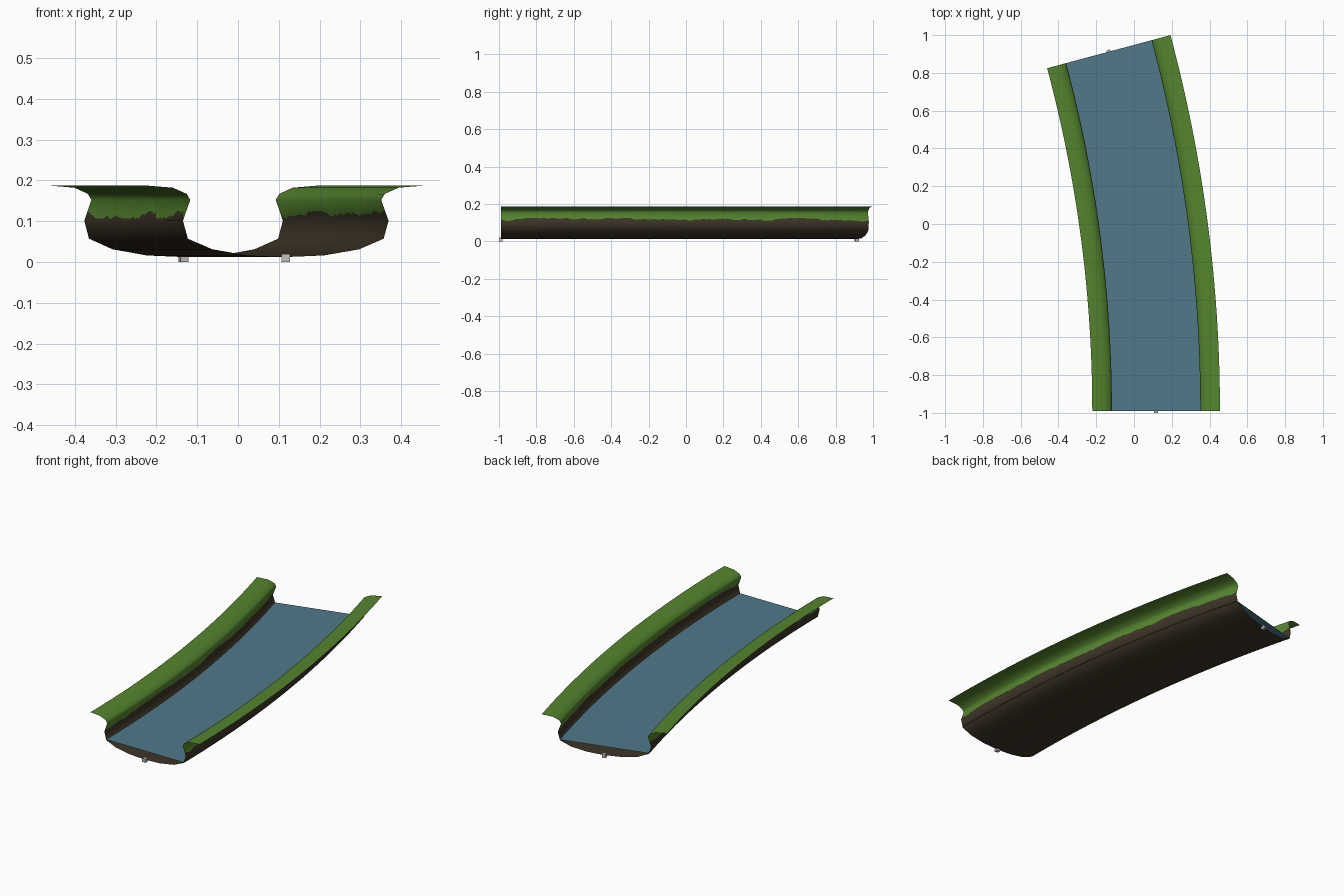
import bpy, bmesh, math, random
from mathutils import Matrix

if "Cube" in bpy.data.objects:
    bpy.data.objects.remove(bpy.data.objects["Cube"])

random.seed(4)
R, ANGLE, STEPS = 7.35, math.radians(15), 144
CX, CY = 0.117 - R, -0.99          # centre of the bend


def material(name, rgb):
    m = bpy.data.materials.new(name)
    m.diffuse_color = (*rgb, 1)
    m.use_nodes = True
    m.node_tree.nodes["Principled BSDF"].inputs["Base Color"].default_value = m.diffuse_color
    return m


GRASS = material("grass green", (0.092, 0.235, 0.028))
EARTH = material("earth brown", (0.048, 0.035, 0.020))
WATER = material("water blue", (0.083, 0.190, 0.255))
GREY = material("pale grey", (0.55, 0.53, 0.52))


def on_bend(offset, z, a):
    r = R + offset
    return (CX + r * math.cos(a), CY + r * math.sin(a), z)


def sweep(name, rows, mats, rule=lambda j: 0):
    """Join one cross-section per step into a curved sheet."""
    bm = bmesh.new()
    grid = [[bm.verts.new(on_bend(o, z, ANGLE * i / (len(rows) - 1))) for o, z in row]
            for i, row in enumerate(rows)]
    for g, h in zip(grid, grid[1:]):
        for j in range(len(g) - 1):
            f = bm.faces.new((g[j], g[j + 1], h[j + 1], h[j]))
            f.material_index = rule(j)
            f.smooth = True
    me = bpy.data.meshes.new(name)
    bm.to_mesh(me)
    bm.free()
    for m in mats:
        me.materials.append(m)
    ob = bpy.data.objects.new(name, me)
    bpy.context.collection.objects.link(ob)
    return ob


# Half cross-section of the channel: grassy lip, then earth wall and bed
LIP = [(0.338, 0.187), (0.277, 0.182), (0.243, 0.167), (0.234, 0.152)]
WALL = [(0.252, 0.101), (0.240, 0.057), (0.180, 0.031), (0.094, 0.016)]


def ragged_edge():
    # point on the wall where grass meets earth, wandering along the bank
    z = [0.115]
    for _ in range(STEPS):
        z.append(min(0.125, max(0.106, z[-1] + random.uniform(-0.005, 0.005))))
    (o0, z0), (o1, z1) = WALL[0], LIP[-1]
    return [(o0 + (o1 - o0) * (v - z0) / (z1 - z0), v) for v in z]


rows = []
for left, right in zip(ragged_edge(), ragged_edge()):
    half_l = [(-o, z) for o, z in LIP + [left] + WALL]
    half_r = (LIP + [right] + WALL)[::-1]
    rows.append(half_l + [(0, 0.012)] + half_r)
last = len(rows[0]) - 2
n = len(LIP)
sweep("river_banks_and_bed", rows, [GRASS, EARTH],
      lambda j: 0 if j < n or j > last - n else 1)

# Water surface
sweep("water", [[(-0.2435, 0.06), (0.2435, 0.06)]] * (STEPS + 1), [WATER])

# Small joining blocks at both ends
for name, a in (("front_connector", 0), ("back_connector", ANGLE)):
    bm = bmesh.new()
    bmesh.ops.create_cube(bm, size=0.02,
                          matrix=Matrix.Translation(on_bend(0, 0.01, a)) @ Matrix.Rotation(a, 4, 'Z'))
    me = bpy.data.meshes.new(name)
    bm.to_mesh(me)
    bm.free()
    me.materials.append(GREY)
    bpy.context.collection.objects.link(bpy.data.objects.new(name, me))
